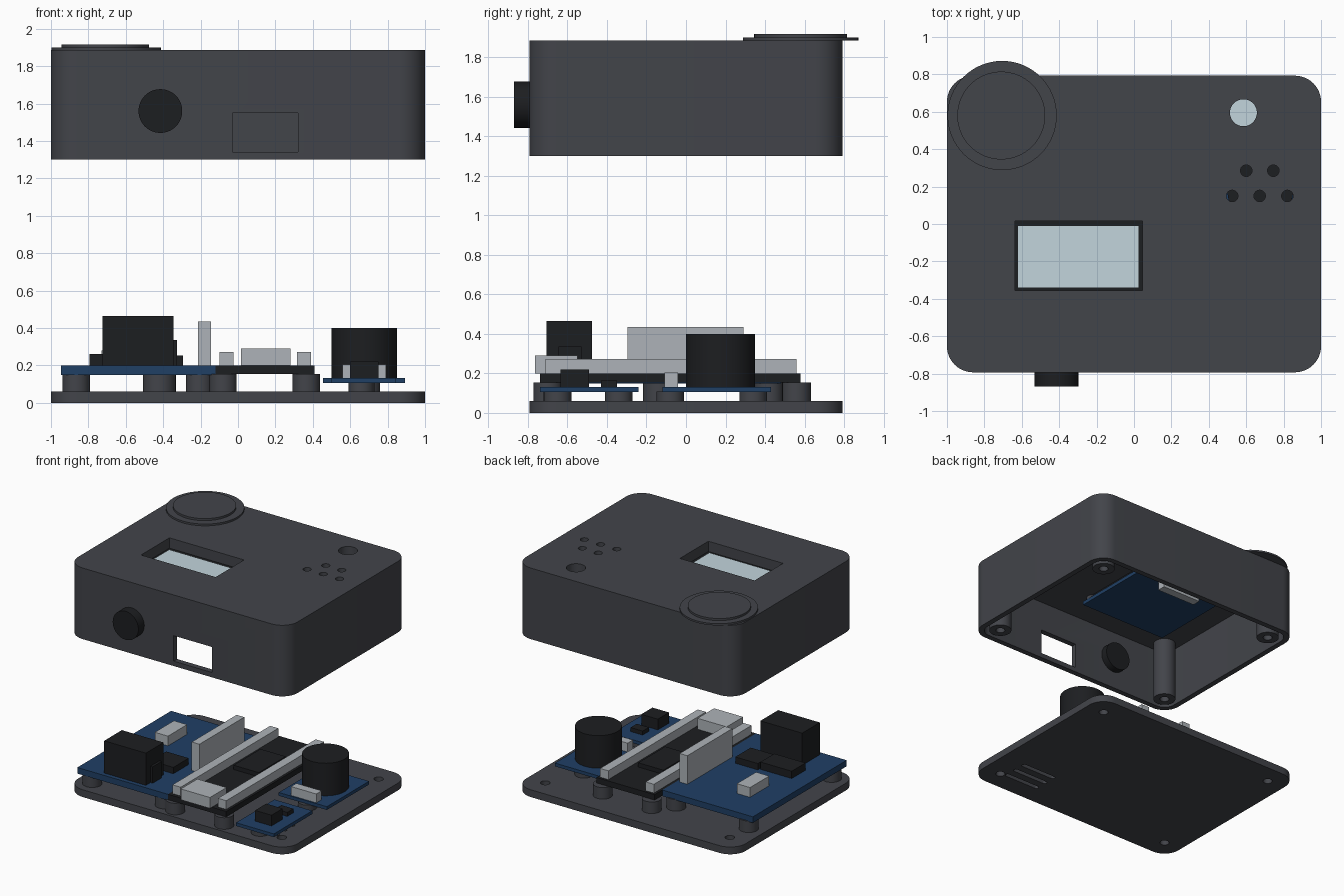
import bpy, bmesh
from math import cos, sin, pi, radians
from mathutils import Matrix

if "Cube" in bpy.data.objects:
    bpy.data.objects.remove(bpy.data.objects["Cube"])


def material(name, rgb):
    m = bpy.data.materials.new(name)
    m.diffuse_color = (*rgb, 1)
    m.use_nodes = True
    m.node_tree.nodes["Principled BSDF"].inputs["Base Color"].default_value = m.diffuse_color
    return m


SHELL = material("shell_grey", (0.055, 0.058, 0.068))
BLACK = material("black_plastic", (0.012, 0.013, 0.015))
BLUE = material("board_blue", (0.014, 0.05, 0.13))
METAL = material("light_metal", (0.42, 0.45, 0.48))
GLASS = material("pale_glass", (0.54, 0.66, 0.72))


def finish(name, bm, mat):
    bmesh.ops.recalc_face_normals(bm, faces=bm.faces[:])
    me = bpy.data.meshes.new(name)
    bm.to_mesh(me)
    bm.free()
    ob = bpy.data.objects.new(name, me)
    bpy.context.collection.objects.link(ob)
    if mat:
        me.materials.append(mat)
    return ob


def box(name, x0, x1, y0, y1, z0, z1, mat):
    bm = bmesh.new()
    bmesh.ops.create_cube(bm, size=1)
    bmesh.ops.scale(bm, vec=(x1 - x0, y1 - y0, z1 - z0), verts=bm.verts)
    bmesh.ops.translate(bm, vec=((x0 + x1) / 2, (y0 + y1) / 2, (z0 + z1) / 2), verts=bm.verts)
    return finish(name, bm, mat)


def smooth(ob):
    bpy.ops.object.select_all(action='DESELECT')
    ob.select_set(True)
    bpy.context.view_layer.objects.active = ob
    bpy.ops.object.shade_smooth_by_angle(angle=radians(30))


def disc(name, x, y, z0, z1, r, mat, segs=48):
    bm = bmesh.new()
    bmesh.ops.create_cone(bm, cap_ends=True, segments=segs, radius1=r, radius2=r, depth=z1 - z0,
                          matrix=Matrix.Translation((x, y, (z0 + z1) / 2)))
    ob = finish(name, bm, mat)
    smooth(ob)
    return ob


def rounded_slab(name, hx, hy, r, z0, z1, mat, cx=0, cy=0, n=12):
    bm = bmesh.new()
    vs = []
    for k, (sx, sy) in enumerate([(1, 1), (-1, 1), (-1, -1), (1, -1)]):
        for i in range(n + 1):
            a = (k + i / n) * pi / 2
            vs.append(bm.verts.new((cx + sx * (hx - r) + r * cos(a), cy + sy * (hy - r) + r * sin(a), z0)))
    face = bm.faces.new(vs)
    ext = bmesh.ops.extrude_face_region(bm, geom=[face])["geom"]
    bmesh.ops.translate(bm, vec=(0, 0, z1 - z0), verts=[v for v in ext if isinstance(v, bmesh.types.BMVert)])
    return finish(name, bm, mat)


def cut(ob, cutters):
    for c in cutters:
        c.hide_render = True
        m = ob.modifiers.new("cut", 'BOOLEAN')
        m.operation, m.solver, m.object = 'DIFFERENCE', 'EXACT', c
        bpy.context.view_layer.objects.active = ob
        bpy.ops.object.modifier_apply(modifier=m.name)
        bpy.data.objects.remove(c)
    smooth(ob)


HY = 0.793
CORNERS = [(sx * 0.84, sy * 0.63) for sx in (1, -1) for sy in (1, -1)]

# Base plate with screw holes and vent slots
base = rounded_slab("base_plate", 1, HY, 0.14, 0, 0.06, SHELL)
cut(base, [disc("cutter", x, y, -0.1, 0.2, 0.036, SHELL, 24) for x, y in CORNERS]
    + [rounded_slab("cutter", 0.165, 0.018, 0.017, -0.1, 0.2, SHELL, 0.635, y, 6) for y in (-0.61, -0.51, -0.41)])

# Lifted upper case: hollow shell with openings
case = rounded_slab("upper_case", 1, HY, 0.14, 1.30, 1.885, SHELL)
cutters = [rounded_slab("cutter", 0.955, HY - 0.045, 0.095, 1.2, 1.80, SHELL),
           box("cutter", -0.635, 0.045, -0.355, 0.015, 1.7, 2, SHELL),
           box("cutter", -0.03, 0.32, -0.9, -0.7, 1.34, 1.55, SHELL),
           disc("cutter", 0.585, 0.595, 1.7, 2, 0.072, SHELL)]
for x, y in [(0.6, 0.285), (0.745, 0.285), (0.525, 0.15), (0.672, 0.15), (0.82, 0.15)]:
    cutters.append(disc("cutter", x, y, 1.7, 2, 0.031, SHELL, 24))
cut(case, cutters)

# Corner screw posts inside the case
for x, y in CORNERS:
    post = disc("screw_post", x, y, 1.30, 1.805, 0.087, SHELL, 32)
    cut(post, [disc("cutter", x, y, 1.2, 1.6, 0.036, SHELL, 24)])

# Round top button and front knob
disc("button_rim", -0.705, 0.58, 1.885, 1.90, 0.292, SHELL, 64)
disc("button_cap", -0.71, 0.58, 1.90, 1.917, 0.235, SHELL, 64)
knob = disc("front_knob", 0, 0, -0.09, 0.09, 0.117, BLACK)
knob.rotation_euler = (pi / 2, 0, 0)
knob.location = (-0.415, -0.78, 1.56)

# Display module and light lens under the case top
box("display_board", -0.70, 0.11, -0.49, 0.29, 1.74, 1.77, BLUE)
box("display_body", -0.68, 0.09, -0.39, 0.08, 1.77, 1.797, BLACK)
box("display_glass", -0.62, 0.025, -0.34, -0.01, 1.79, 1.802, GLASS)
box("display_connector", -0.475, -0.115, 0.16, 0.23, 1.67, 1.74, METAL)
for x in (-0.64, 0.06):
    for y in (-0.44, 0.24):
        disc("display_standoff", x, y, 1.77, 1.80, 0.045, SHELL, 24)
disc("light_lens", 0.585, 0.595, 1.775, 1.802, 0.09, GLASS)

# Power board and its components
box("power_board", -0.945, -0.12, -0.74, 0.48, 0.15, 0.20, BLUE)
box("black_socket", -0.725, -0.345, -0.705, -0.475, 0.20, 0.465, BLACK)
box("socket_tab", -0.345, -0.325, -0.645, -0.53, 0.20, 0.335, BLACK)
box("power_chip", -0.795, -0.51, -0.42, -0.24, 0.20, 0.26, BLACK)
box("power_coil", -0.50, -0.295, -0.42, -0.22, 0.20, 0.252, BLACK)
box("power_connector", -0.73, -0.61, -0.04, 0.21, 0.20, 0.28, METAL)
box("tall_connector", -0.215, -0.145, -0.295, 0.29, 0.20, 0.435, METAL)

# Controller board with pin strips and port
box("controller_board", -0.12, 0.41, -0.74, 0.58, 0.155, 0.20, BLACK)
box("controller_chip", 0.03, 0.26, -0.10, 0.25, 0.20, 0.235, BLACK)
box("controller_port", 0.015, 0.28, -0.765, -0.55, 0.20, 0.29, METAL)
for x in (-0.1, 0.315):
    box("pin_strip", x, x + 0.075, -0.71, 0.56, 0.20, 0.272, METAL)

# Buzzer board
box("buzzer_board", 0.455, 0.893, -0.12, 0.43, 0.105, 0.132, BLUE)
disc("buzzer", 0.675, 0.175, 0.13, 0.40, 0.175, BLACK)
box("buzzer_connector", 0.56, 0.79, -0.11, -0.04, 0.13, 0.205, METAL)

# Sensor board
box("sensor_board", 0.5, 0.845, -0.74, -0.24, 0.105, 0.132, BLUE)
box("sensor", 0.6, 0.75, -0.635, -0.49, 0.13, 0.22, BLACK)
box("sensor_chip", 0.64, 0.75, -0.43, -0.35, 0.13, 0.165, BLACK)

# Board standoffs on the base
for x, ys in [(-0.865, (-0.66, 0.42)), (-0.205, (-0.66, 0.42)), (-0.08, (-0.70, 0.56)), (0.365, (-0.70, 0.56))]:
    for y in ys:
        disc("board_standoff", x, y, 0.06, 0.155, 0.073, SHELL, 32)
disc("board_standoff", -0.42, -0.13, 0.06, 0.152, 0.0875, SHELL, 32)
for x, y in [(0.66, -0.65), (0.66, -0.34), (0.69, -0.08), (0.69, 0.34)]:
    disc("small_standoff", x, y, 0.06, 0.107, 0.07, SHELL, 32)
